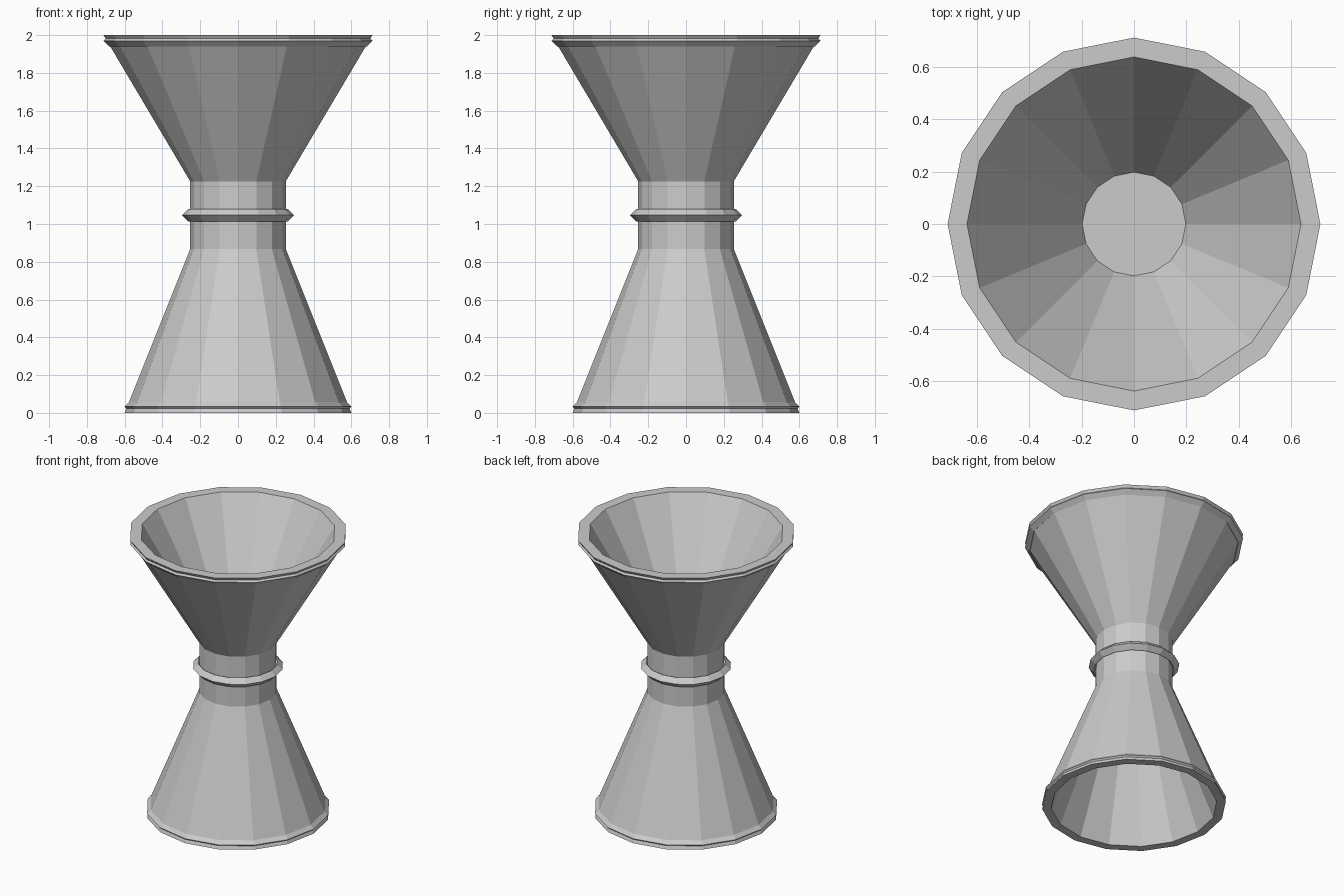
import bpy, bmesh
from math import cos, sin, tau

if "Cube" in bpy.data.objects:
    bpy.data.objects.remove(bpy.data.objects["Cube"])

SIDES = 16


def lathe(name, profile, closed=False):
    """Spin (radius, z) points about z; radius 0 makes a pole."""
    bm = bmesh.new()
    rings = []
    for r, z in profile:
        if r == 0:
            rings.append([bm.verts.new((0, 0, z))] * SIDES)
        else:
            rings.append([bm.verts.new((r * cos(tau * i / SIDES), r * sin(tau * i / SIDES), z))
                          for i in range(SIDES)])
    pairs = list(zip(rings, rings[1:]))
    if closed:
        pairs.append((rings[-1], rings[0]))
    for a, b in pairs:
        for i in range(SIDES):
            j = (i + 1) % SIDES
            bm.faces.new(list(dict.fromkeys((a[i], a[j], b[j], b[i]))))
    bmesh.ops.recalc_face_normals(bm, faces=bm.faces)
    mesh = bpy.data.meshes.new(name)
    bm.to_mesh(mesh)
    bm.free()
    obj = bpy.data.objects.new(name, mesh)
    bpy.context.collection.objects.link(obj)
    return obj


def bead(name, radius, size, z):
    """Diamond-section ring."""
    return lathe(name, [(radius + size, z), (radius, z + size),
                        (radius - size, z), (radius, z - size)], closed=True)


# Both hollow cups and the solid neck between them
lathe("double_cup_body", [
    (0, 0.845), (0.20, 0.845), (0.54, 0), (0.60, 0),
    (0.253, 0.868), (0.253, 1.226),
    (0.712, 2.0), (0.638, 2.0), (0.198, 1.25), (0, 1.25)])

# Raised rings
bead("upper_rim_bead", 0.682, 0.03, 1.97)
bead("neck_ring", 0.263, 0.033, 1.047)
bead("lower_rim_bead", 0.572, 0.029, 0.033)
